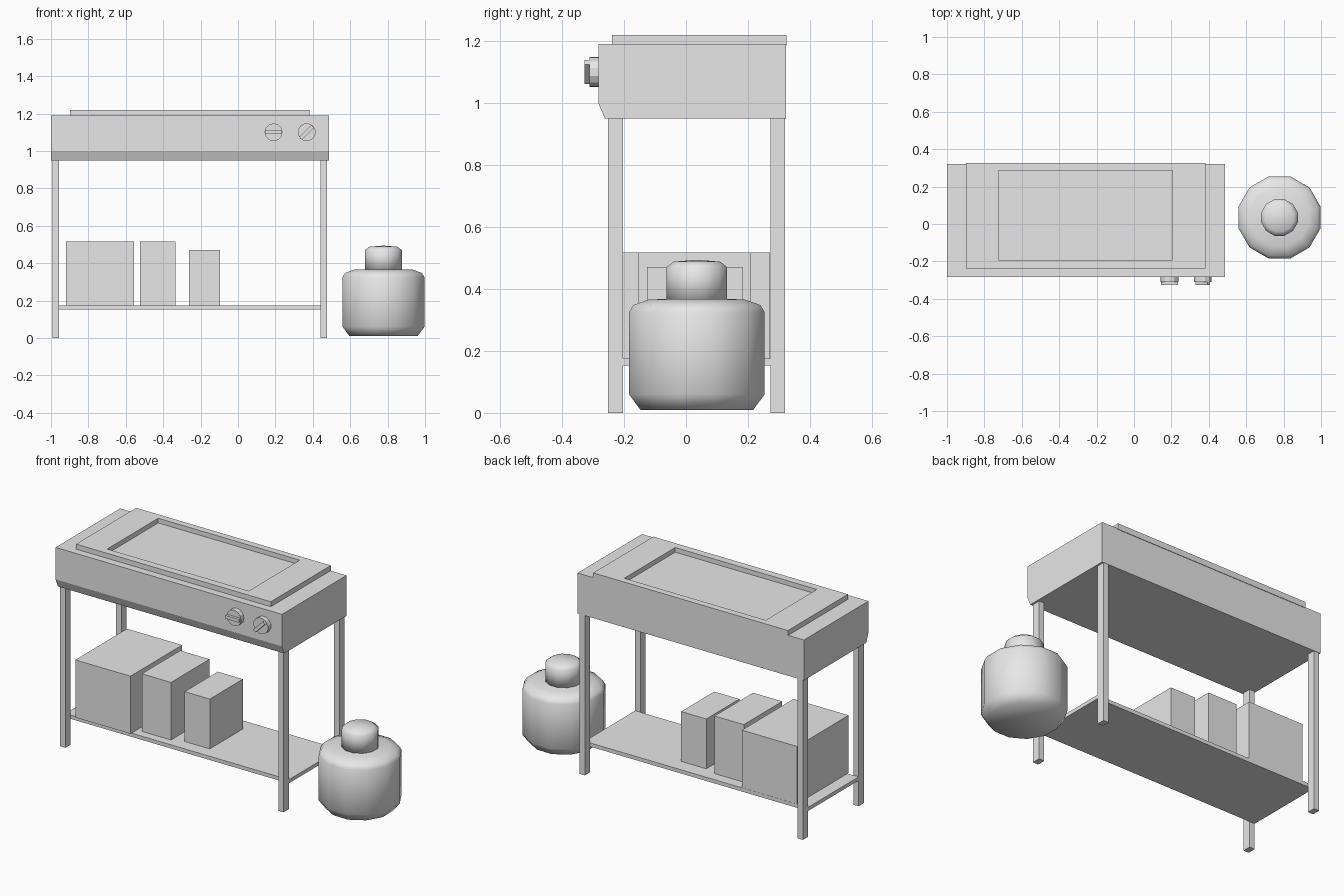
import bpy, bmesh
from math import cos, sin, radians, pi
from mathutils import Matrix, Vector

cube = bpy.data.objects.get("Cube")
if cube:
    bpy.data.objects.remove(cube, do_unlink=True)

# One plain grey for everything
grey = bpy.data.materials.new("plain_grey")
grey.use_nodes = True
grey.diffuse_color = (0.8, 0.8, 0.8, 1)
grey.node_tree.nodes["Principled BSDF"].inputs["Base Color"].default_value = (0.8, 0.8, 0.8, 1)


def finish(name, bm, smooth=False):
    bmesh.ops.recalc_face_normals(bm, faces=bm.faces)
    mesh = bpy.data.meshes.new(name)
    bm.to_mesh(mesh)
    bm.free()
    mesh.materials.append(grey)
    for p in mesh.polygons:
        p.use_smooth = smooth
    obj = bpy.data.objects.new(name, mesh)
    bpy.context.collection.objects.link(obj)
    return obj


def box_bm(x, y, z):
    bm = bmesh.new()
    bmesh.ops.create_cube(bm, size=1)
    for v in bm.verts:
        v.co = Vector([r[0] if c < 0 else r[1] for r, c in zip((x, y, z), v.co)])
    return bm


def box(name, x, y, z):
    return finish(name, box_bm(x, y, z))


def lathe(name, profile, centre, sides=12):
    """Turn (apothem, height) points about a vertical axis."""
    bm = bmesh.new()
    a = pi / sides
    verts = [bm.verts.new((r / cos(a) * cos(a), r / cos(a) * sin(a), z)) for r, z in profile]
    edges = [bm.edges.new(pair) for pair in zip(verts, verts[1:])]
    bmesh.ops.spin(bm, geom=verts + edges, cent=(0, 0, 0), axis=(0, 0, 1),
                   angle=2 * pi, steps=sides)
    bmesh.ops.remove_doubles(bm, verts=bm.verts, dist=0.0005)
    bmesh.ops.translate(bm, verts=bm.verts, vec=(*centre, 0))
    return finish(name, bm, smooth=True)


# Cooker body: side profile with a cut lower front edge, pushed along x
bm = bmesh.new()
side = [(-0.262, 0.95), (0.322, 0.95), (0.322, 1.19), (-0.283, 1.19), (-0.283, 1.0)]
face = bm.faces.new([bm.verts.new((-1, y, z)) for y, z in side])
ext = bmesh.ops.extrude_face_region(bm, geom=[face])
bmesh.ops.translate(bm, vec=(1.487, 0, 0),
                    verts=[g for g in ext["geom"] if isinstance(g, bmesh.types.BMVert)])
finish("cooker_body", bm)

# Raised top plate with a rectangular sunken cooking area
bm = box_bm((-0.897, 0.382), (-0.238, 0.325), (1.185, 1.22))
top = max(bm.faces, key=lambda f: f.calc_center_median().z)
bmesh.ops.inset_individual(bm, faces=[top], thickness=0.1)
for v in top.verts:
    v.co.x = -0.724 if v.co.x < -0.25 else 0.206
    v.co.y = -0.193 if v.co.y < 0.04 else 0.285
inner = bmesh.ops.extrude_discrete_faces(bm, faces=[top])["faces"][0]
bmesh.ops.translate(bm, vec=(0, 0, -0.028), verts=inner.verts)
finish("griddle_plate", bm)

# Legs and lower shelf
for xs, x in (("right", (-0.992, -0.957)), ("left", (0.441, 0.476))):
    for ys, y in (("front", (-0.252, -0.203)), ("back", (0.272, 0.32))):
        box(f"{ys}_{xs}_leg", x, y, (0, 0.955))
box("lower_shelf", (-0.992, 0.476), (-0.203, 0.272), (0.153, 0.175))

# Storage boxes on the shelf
box("large_box", (-0.919, -0.557), (-0.213, 0.271), (0.175, 0.517))
box("medium_box", (-0.525, -0.333), (-0.153, 0.208), (0.175, 0.517))
box("small_box", (-0.262, -0.097), (-0.126, 0.184), (0.175, 0.471))

# Control knobs: round base with a grip bar across it
for name, x, turn in (("first", 0.19, 0), ("second", 0.367, 45)):
    place = Matrix.Translation((x, 0, 1.1)) @ Matrix.Rotation(radians(-turn), 4, 'Y')
    bm = bmesh.new()
    bmesh.ops.create_cone(bm, cap_ends=True, segments=12, radius1=0.048, radius2=0.048, depth=0.03,
                          matrix=Matrix.Translation((0, -0.296, 0)) @ Matrix.Rotation(pi / 2, 4, 'X'))
    bmesh.ops.transform(bm, matrix=place, verts=bm.verts)
    finish(f"{name}_knob_base", bm)
    bm = box_bm((-0.045, 0.045), (-0.327, -0.308), (-0.01, 0.01))
    bmesh.ops.transform(bm, matrix=place, verts=bm.verts)
    finish(f"{name}_knob_grip", bm)

# Gas bottle and its cap
spot = (0.778, 0.035)
lathe("gas_bottle", [(0, 0.01), (0.182, 0.01), (0.219, 0.06), (0.219, 0.325),
                     (0.205, 0.348), (0.155, 0.366), (0, 0.37)], spot)
lathe("gas_bottle_cap", [(0, 0.355), (0.098, 0.355), (0.098, 0.47),
                         (0.075, 0.488), (0, 0.494)], spot)
